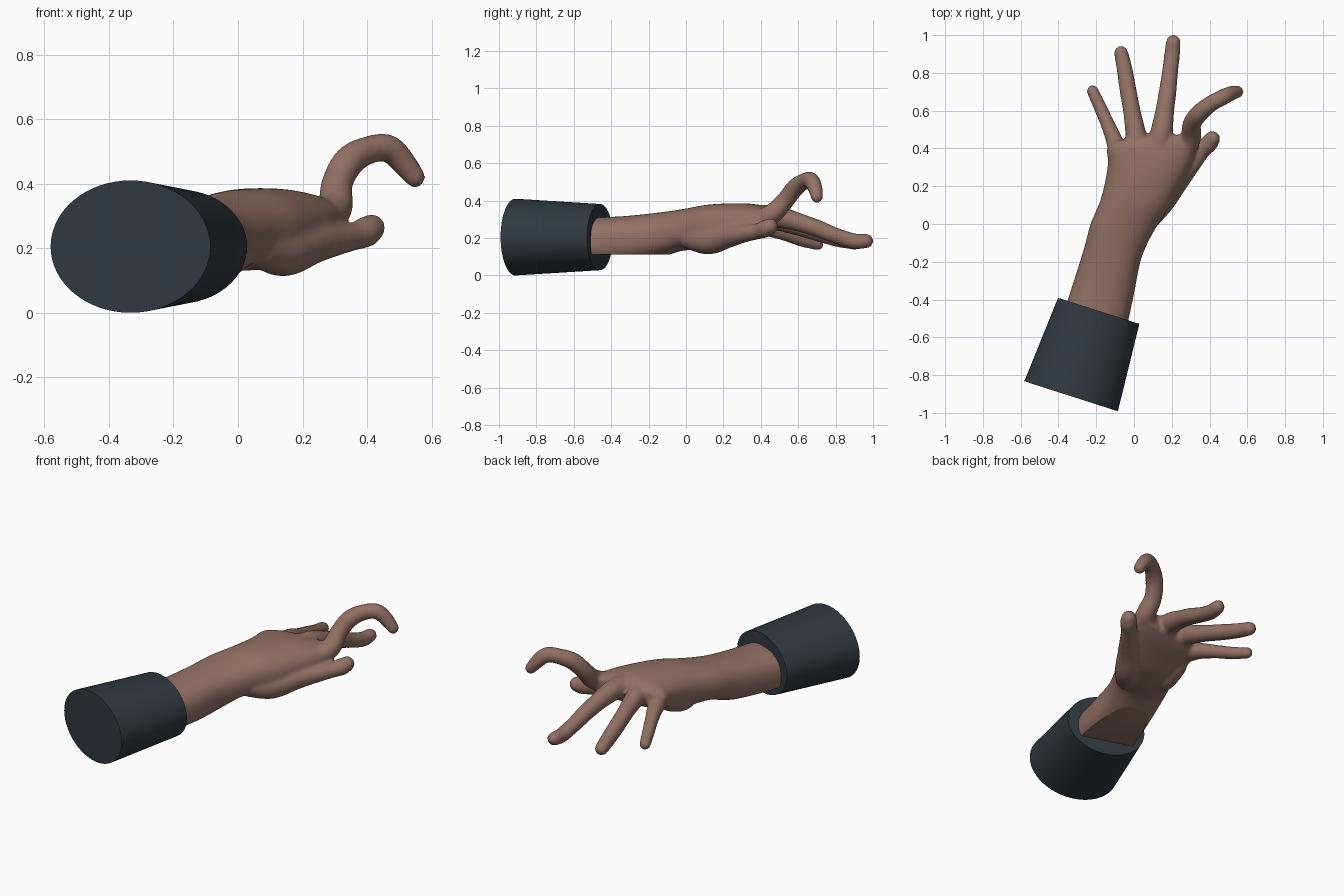
import bpy, bmesh, math
from mathutils import Vector, Matrix

cube = bpy.data.objects.get("Cube")
if cube:
    bpy.data.objects.remove(cube)


def material(name, rgb):
    m = bpy.data.materials.new(name)
    m.use_nodes = True
    m.diffuse_color = (*rgb, 1)
    bsdf = m.node_tree.nodes["Principled BSDF"]
    bsdf.inputs["Base Color"].default_value = (*rgb, 1)
    bsdf.inputs["Roughness"].default_value = 0.7
    return m


skin = material("brown skin", (0.29, 0.165, 0.125))
cloth = material("dark slate cloth", (0.028, 0.041, 0.053))


def add_object(name, bm, mat):
    bmesh.ops.recalc_face_normals(bm, faces=bm.faces)
    mesh = bpy.data.meshes.new(name)
    bm.to_mesh(mesh)
    bm.free()
    mesh.materials.append(mat)
    ob = bpy.data.objects.new(name, mesh)
    bpy.context.collection.objects.link(ob)
    return ob


def loft(bm, rings):
    """Skin a list of point rings and cap both ends."""
    loops = [[bm.verts.new(p) for p in ring] for ring in rings]
    n = len(loops[0])
    for a, b in zip(loops, loops[1:]):
        for i in range(n):
            j = (i + 1) % n
            bm.faces.new((a[i], a[j], b[j], b[i]))
    bm.faces.new(loops[0][::-1])
    bm.faces.new(loops[-1])


def spline(rows, steps=6):
    """Catmull-Rom interpolation of control rows of any width."""
    rows = [Vector(r) for r in rows]
    pts = [rows[0] * 2 - rows[1]] + rows + [rows[-1] * 2 - rows[-2]]
    out = []
    for p0, p1, p2, p3 in zip(pts, pts[1:], pts[2:], pts[3:]):
        for s in range(steps):
            t = s / steps
            out.append(p1 + (p2 - p0) * (t / 2)
                       + (p0 * 2 - p1 * 5 + p2 * 4 - p3) * (t * t / 2)
                       + (p1 * 3 - p0 - p2 * 3 + p3) * (t ** 3 / 2))
    return out + [rows[-1]]


def finger(bm, rows, sides=20):
    """Tapered tube through (x, y, z, radius) rows with a rounded tip."""
    path = spline(rows)
    pts = [Vector(p[:3]) for p in path]
    radii = [p[3] for p in path]
    end_dir = (pts[-1] - pts[-2]).normalized()
    tip, r = pts[-1].copy(), radii[-1]
    for k in range(1, 6):
        a = k * math.pi / 11
        pts.append(tip + end_dir * r * math.sin(a))
        radii.append(r * math.cos(a))
    tangent = (pts[1] - pts[0]).normalized()
    side = tangent.orthogonal().normalized()
    rings = []
    for i, p in enumerate(pts):
        new = (pts[min(i + 1, len(pts) - 1)] - pts[max(i - 1, 0)]).normalized()
        side = tangent.rotation_difference(new) @ side
        tangent = new
        up = tangent.cross(side)
        angles = [k * math.tau / sides for k in range(sides)]
        rings.append([p + (side * math.cos(a) + up * math.sin(a)) * radii[i]
                      for a in angles])
    loft(bm, rings)


# Forearm and palm: left edge xy, right edge xy, top z, bottom z
arm_rows = [
    (-.40, -.56, -.08, -.66, .30, .05),
    (-.36, -.43, -.035, -.53, .31, .05),
    (-.315, -.29, .00, -.37, .317, .06),
    (-.265, -.13, .04, -.18, .335, .09),
    (-.23, .00, .11, -.03, .355, .133),
    (-.18, .12, .19, .09, .377, .13),
    (-.15, .24, .25, .20, .385, .145),
    (-.138, .33, .30, .31, .385, .18),
    (-.143, .40, .33, .41, .375, .215),
    (-.10, .44, .325, .48, .355, .25),
]


def arm_ring(row, sides=40):
    left, right = Vector((row[0], row[1], 0)), Vector((row[2], row[3], 0))
    mid, half = (left + right) / 2, (right - left) / 2
    zc, h = (row[4] + row[5]) / 2, (row[4] - row[5]) / 2
    ring = []
    for k in range(sides):
        a = k * math.tau / sides
        c, s = math.cos(a), math.sin(a)
        c = math.copysign(abs(c) ** 0.85, c)
        s = math.copysign(abs(s) ** 0.85, s)
        ring.append(mid + half * c + Vector((0, 0, zc + h * s)))
    return ring


bm = bmesh.new()
loft(bm, [arm_ring(r) for r in spline(arm_rows)])

# Raised, hooked index finger
finger(bm, [(.26, .36, .29, .05), (.30, .455, .325, .055), (.307, .53, .40, .049),
            (.345, .585, .47, .049), (.405, .635, .504, .044), (.465, .668, .510, .043),
            (.51, .69, .468, .040), (.548, .70, .420, .033)])
# Middle finger
finger(bm, [(.12, .36, .315, .06), (.145, .48, .315, .060), (.163, .60, .285, .050),
            (.178, .70, .252, .047), (.19, .80, .213, .043), (.202, .90, .183, .042),
            (.208, .963, .184, .039)])
# Ring finger
finger(bm, [(.03, .34, .305, .055), (.012, .46, .30, .056), (-.01, .59, .262, .047),
            (-.032, .71, .225, .045), (-.05, .82, .192, .042), (-.068, .905, .175, .038)])
# Little finger
finger(bm, [(-.075, .32, .275, .055), (-.10, .43, .255, .046), (-.14, .53, .222, .038),
            (-.18, .62, .188, .035), (-.219, .704, .166, .032)])
# Thumb with the ball of the palm
finger(bm, [(.06, .00, .20, .055), (.14, .12, .187, .075), (.23, .23, .212, .062),
            (.31, .32, .225, .047), (.36, .385, .236, .043), (.395, .425, .250, .048),
            (.414, .45, .263, .043)])
# Outer heel of the palm
finger(bm, [(-.10, .06, .21, .05), (-.085, .16, .195, .065), (-.08, .27, .22, .055)])

# Fuse the parts into one soft skin
hand = add_object("hand_and_forearm", bm, skin)
remesh = hand.modifiers.new("fuse", 'REMESH')
remesh.mode = 'VOXEL'
remesh.voxel_size = 0.01
soften = hand.modifiers.new("soften", 'SMOOTH')
soften.factor = 0.5
soften.iterations = 8
graph = bpy.context.evaluated_depsgraph_get()
fused = bpy.data.meshes.new_from_object(hand.evaluated_get(graph))
hand.modifiers.clear()

# Flat cut along the underside of the forearm
bm = bmesh.new()
bm.from_mesh(fused)
cut = bmesh.ops.bisect_plane(bm, geom=bm.verts[:] + bm.edges[:] + bm.faces[:],
                             plane_co=(0, 0, .112), plane_no=(0, 0, 1), clear_inner=True)
edges = [e for e in cut["geom_cut"] if isinstance(e, bmesh.types.BMEdge)]
bmesh.ops.holes_fill(bm, edges=edges, sides=0)
bm.to_mesh(fused)
bm.free()
hand.data = fused
fused.materials.clear()
fused.materials.append(skin)
for poly in fused.polygons:
    poly.material_index = 0

# Sleeve: closed oval frustum
along = Vector((.305, .952, 0)).normalized()
across = Vector((along.y, -along.x, 0))
bm = bmesh.new()
rings = []
for x, y, width, height in [(-.333, -.912, .26, .205), (-.187, -.46, .226, .177)]:
    angles = [k * math.tau / 64 for k in range(64)]
    rings.append([Vector((x, y, .205)) + across * width * math.cos(a)
                  + Vector((0, 0, height * math.sin(a))) for a in angles])
loft(bm, rings)
sleeve = add_object("sleeve", bm, cloth)

# Smooth shading with crisp rims
for ob in (hand, sleeve):
    bpy.ops.object.select_all(action='DESELECT')
    ob.select_set(True)
    bpy.context.view_layer.objects.active = ob
    bpy.ops.object.shade_smooth_by_angle(angle=math.radians(40))
